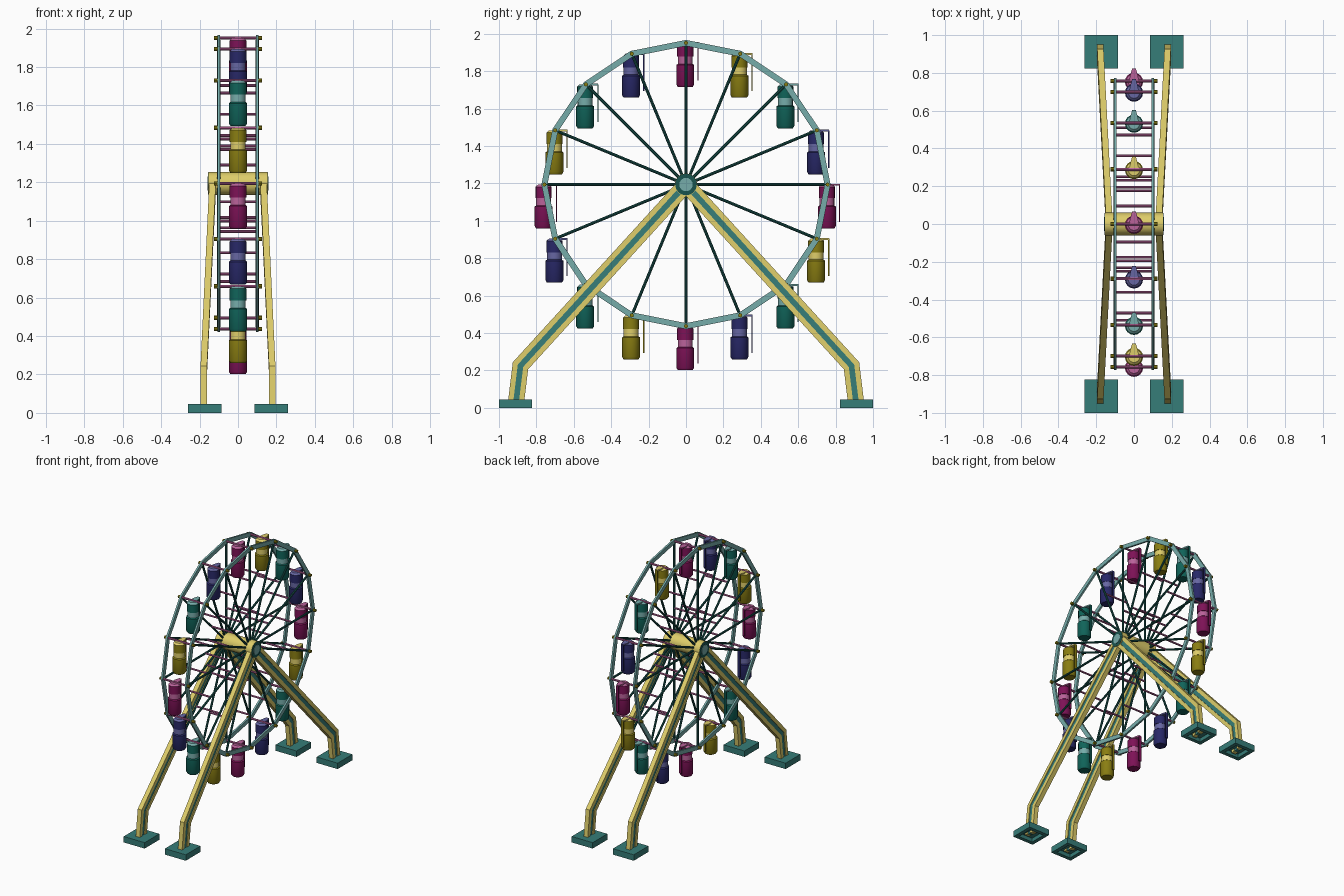
import bpy, bmesh, math
from mathutils import Vector, Matrix

if "Cube" in bpy.data.objects:
    bpy.data.objects.remove(bpy.data.objects["Cube"])

HUB_Z, R, N = 1.194, 0.757, 16


def paint(name, hexcode):
    m = bpy.data.materials.new(name)
    c = [int(hexcode[i:i + 2], 16) / 255 for i in (0, 2, 4)]
    m.diffuse_color = [v / 12.92 if v < 0.04 else ((v + 0.055) / 1.055) ** 2.4 for v in c] + [1]
    m.use_nodes = True
    m.node_tree.nodes["Principled BSDF"].inputs["Base Color"].default_value = m.diffuse_color
    return m


DARK = [paint("magenta", "7E1257"), paint("olive", "8A7E12"),
        paint("deep_green", "10645A"), paint("navy", "282868")]
LIGHT = [paint("pink", "BA629A"), paint("pale_yellow", "DECD6A"),
         paint("pale_teal", "76ACAA"), paint("periwinkle", "6666A2")]
TEAL = paint("teal", "367D78")
SPOKE = paint("dark_teal", "18544F")


def finish(name, bm, mats, smooth=False):
    bmesh.ops.recalc_face_normals(bm, faces=bm.faces)
    me = bpy.data.meshes.new(name)
    bm.to_mesh(me)
    bm.free()
    for m in mats:
        me.materials.append(m)
    ob = bpy.data.objects.new(name, me)
    bpy.context.collection.objects.link(ob)
    if smooth:
        bpy.ops.object.select_all(action='DESELECT')
        ob.select_set(True)
        bpy.context.view_layer.objects.active = ob
        bpy.ops.object.shade_smooth_by_angle(angle=math.radians(35))
    return ob


def add_box(bm, center, size):
    m = Matrix.Translation(center) @ Matrix.Diagonal((*size, 1))
    bmesh.ops.create_cube(bm, size=1, matrix=m)


def add_rod(bm, a, b, r, sides=8):
    a, b = Vector(a), Vector(b)
    d = b - a
    m = Matrix.Translation((a + b) / 2) @ d.to_track_quat('Z', 'Y').to_matrix().to_4x4()
    bmesh.ops.create_cone(bm, cap_ends=True, segments=sides, radius1=r, radius2=r,
                          depth=d.length, matrix=m)


def skin(bm, rings, closed=False):
    """Join rings of points into a solid."""
    vs = [[bm.verts.new(p) for p in ring] for ring in rings]
    n = len(vs[0])
    pairs = list(zip(vs, vs[1:])) + ([(vs[-1], vs[0])] if closed else [])
    for a, b in pairs:
        for i in range(n):
            bm.faces.new((a[i], a[(i + 1) % n], b[(i + 1) % n], b[i]))
    if not closed:
        bm.faces.new(vs[0])
        bm.faces.new(vs[-1])


def around(r, i, x=0.0):
    t = 2 * math.pi * i / N
    return Vector((x, r * math.sin(t), HUB_Z + r * math.cos(t)))


# Wheel: two polygonal rims with spokes
for side, label in ((-1, "left"), (1, "right")):
    bm = bmesh.new()
    skin(bm, [[around(R + dr, i, side * 0.1 + dx) for dr, dx in
               ((-0.016, -0.007), (0.016, -0.007), (0.016, 0.007), (-0.016, 0.007))]
              for i in range(N)], closed=True)
    finish(label + "_rim", bm, [LIGHT[2]])
    bm = bmesh.new()
    for i in range(N):
        add_rod(bm, around(0.03, i, side * 0.1), around(R - 0.01, i, side * 0.1), 0.008)
    finish(label + "_spokes", bm, [SPOKE], True)

# Cross rods tying the two rims together, at three radii
bm = bmesh.new()
for i in range(N):
    add_rod(bm, around(R, i, -0.115), around(R, i, 0.115), 0.008)
    for r in (0.25, 0.51):
        add_rod(bm, around(r, i, -0.1), around(r, i, 0.1), 0.007)
finish("cross_rods", bm, [LIGHT[0]], True)
bm = bmesh.new()
for i in range(N):
    for s in (-1, 1):
        add_rod(bm, around(R, i, s * 0.107), around(R, i, s * 0.125), 0.011)
finish("rod_caps", bm, [DARK[1]], True)

# Axle drum and hub discs
bm = bmesh.new()
add_rod(bm, (-0.153, 0, HUB_Z), (0.153, 0, HUB_Z), 0.06, 16)
finish("axle", bm, [LIGHT[1]], True)
for name, x, r, mat in (("hub_ring", 0.155, 0.058, SPOKE), ("hub_cap", 0.158, 0.036, LIGHT[2])):
    bm = bmesh.new()
    for s in (-1, 1):
        add_rod(bm, (s * 0.15, 0, HUB_Z), (s * x, 0, HUB_Z), r, 16)
    finish(name, bm, [mat], True)

# Gondolas: turned cabin with a pale window band, hanger and rear strip
PROFILE = [(0.030, 0.0), (0.043, -0.012), (0.043, -0.073), (0.040, -0.073), (0.040, -0.112),
           (0.048, -0.118), (0.048, -0.222), (0.040, -0.235)]
SEG = 16
for i in range(N):
    p = around(R, i) + Vector((0, -0.004, 0))
    bm = bmesh.new()
    skin(bm, [[p + Vector((r * math.cos(k * math.tau / SEG), r * math.sin(k * math.tau / SEG), z))
               for k in range(SEG)] for r, z in PROFILE])
    bm.normal_update()
    for f in bm.faces:
        z = f.calc_center_median().z - p.z
        f.material_index = 1 if z > -0.01 or -0.112 < z < -0.075 else 0
    finish("gondola", bm, [DARK[i % 4], LIGHT[i % 4]], True)
    bm = bmesh.new()
    skin(bm, [[p + Vector((sx * w, y, z)) for sx, z in ((-1, 0.004), (1, 0.004), (1, -0.006), (-1, -0.006))]
              for w, y in ((0.022, 0.0), (0.02, 0.035), (0.010, 0.07))])
    finish("gondola_hanger", bm, [LIGHT[i % 4]])
    bm = bmesh.new()
    add_box(bm, p + Vector((0, 0.068, -0.1)), (0.02, 0.006, 0.2))
    finish("gondola_rear_strip", bm, [DARK[i % 4]])


def beam(bm, path, lo, hi, half):
    """Bent bar following path, between two offsets across its side face."""
    rings = []
    for k, p in enumerate(path):
        dirs = [(path[j + 1] - path[j]) for j in (k - 1, k) if 0 <= j < len(path) - 1]
        norms = [Vector((0, d.z, -d.y)).normalized() for d in dirs]
        m = sum(norms, Vector()).normalized()
        m /= m.dot(norms[0])
        rings.append([p + m * o + Vector((h, 0, 0)) for o, h in
                      ((lo, -half), (hi, -half), (hi, half), (lo, half))])
    skin(bm, rings)


# Four bent legs: yellow flanges around a recessed teal web, on hollow feet
for sx in (-1, 1):
    for sy in (-1, 1):
        path = [Vector((sx * x, sy * y, z)) for x, y, z in
                ((0.178, 0.911, 0.012), (0.178, 0.885, 0.225), (0.132, 0.012, 1.182))]
        bm = bmesh.new()
        beam(bm, path, 0.015, 0.043, 0.017)
        beam(bm, path, -0.043, -0.015, 0.017)
        finish("leg_flanges", bm, [LIGHT[1]])
        bm = bmesh.new()
        beam(bm, path, -0.015, 0.015, 0.012)
        finish("leg_web", bm, [TEAL])
        bm = bmesh.new()
        cx, cy, h = sx * 0.173, sy * 0.912, 0.088
        add_box(bm, (cx, cy, 0.037), (2 * h, 2 * h, 0.016))
        for s in (-1, 1):
            add_box(bm, (cx + s * (h - 0.014), cy, 0.0225), (0.028, 2 * h, 0.045))
            add_box(bm, (cx, cy + s * (h - 0.014), 0.0225), (2 * h - 0.056, 0.028, 0.045))
        finish("foot", bm, [TEAL])
